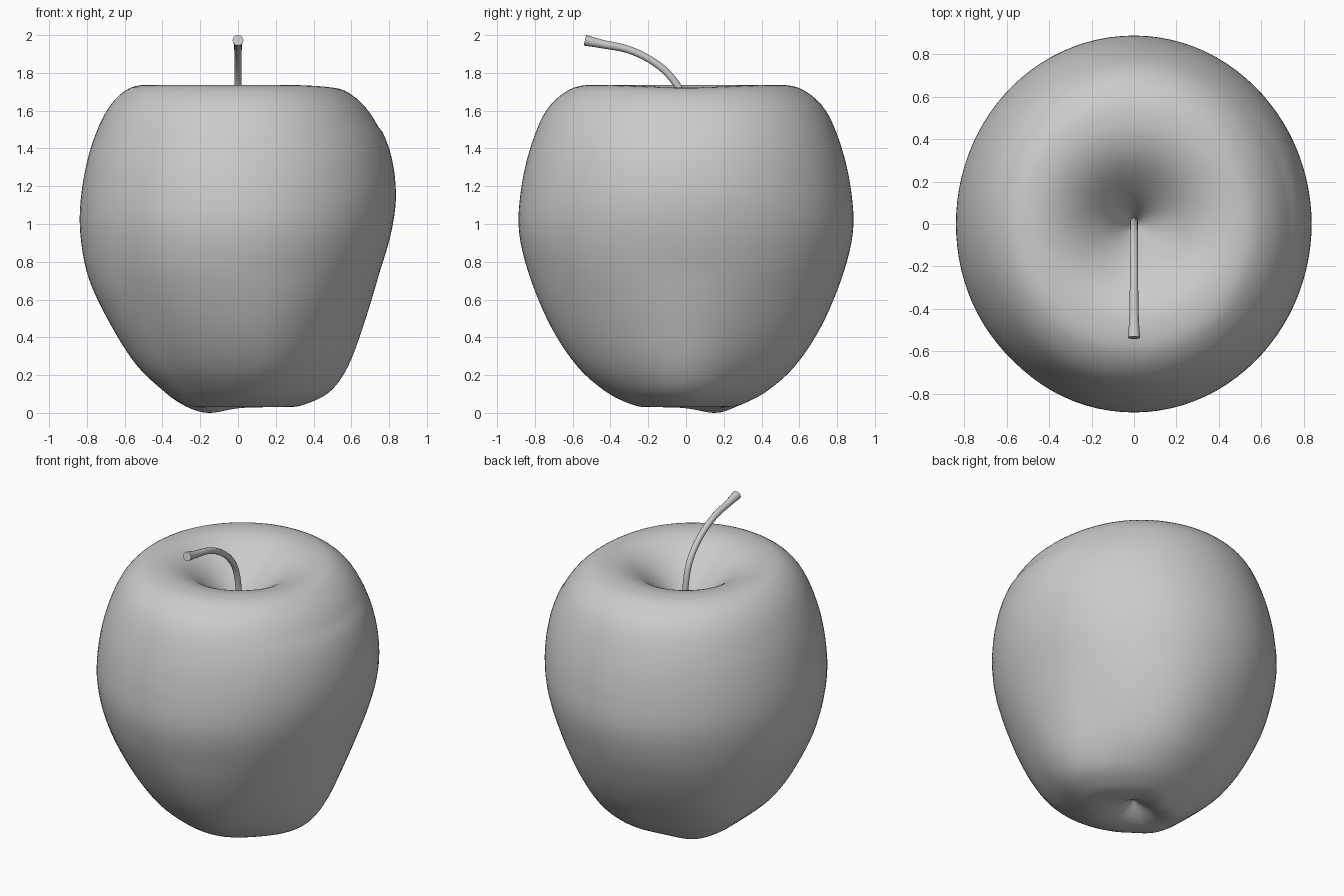
import bpy, math
from mathutils import Vector

if "Cube" in bpy.data.objects:
    bpy.data.objects.remove(bpy.data.objects["Cube"])

# Body profile rows: height, radius to the right, to front/back, to the left
ROWS = [
    (1.30, 0, 0, 0), (1.40, .05, .05, .05), (1.53, .14, .14, .14),
    (1.65, .26, .26, .26), (1.715, .37, .37, .37), (1.737, .48, .49, .48),
    (1.71, .585, .62, .59), (1.60, .70, .74, .695), (1.40, .80, .825, .78),
    (1.17, .836, .875, .828), (.95, .81, .883, .835), (.70, .735, .82, .788),
    (.45, .65, .71, .675), (.25, .57, .575, .548), (.12, .48, .43, .41),
    (.055, .37, .31, .31), (.03, .26, .21, .21), (.05, .12, .11, .11),
    (.11, 0, 0, 0)]
SEG, SUB = 96, 5


def spline(pts, sub):
    """Smooth curve through the given rows."""
    out = []
    for i in range(len(pts) - 1):
        a, b = pts[max(i - 1, 0)], pts[i]
        c, d = pts[i + 1], pts[min(i + 2, len(pts) - 1)]
        for k in range(sub):
            t = k / sub
            out.append(tuple(
                .5 * (2*q + (r - p)*t + (2*p - 5*q + 4*r - s)*t*t
                      + (3*q - p - 3*r + s)*t**3)
                for p, q, r, s in zip(a, b, c, d)))
    return out + [pts[-1]]


def bump(angle, centre, width):
    d = (angle - math.radians(centre) + math.pi) % (2 * math.pi) - math.pi
    return math.exp(-(d / math.radians(width)) ** 2)


def make_mesh(name, verts, faces):
    mesh = bpy.data.meshes.new(name)
    mesh.from_pydata(verts, [], faces)
    mesh.update()
    ob = bpy.data.objects.new(name, mesh)
    bpy.context.collection.objects.link(ob)
    return ob


def skin(rings, n, first, last):
    """Faces joining rings of n points, closed with pole points."""
    faces = []
    for i in range(rings - 1):
        for j in range(n):
            k = (j + 1) % n
            faces.append((i*n + j, (i+1)*n + j, (i+1)*n + k, i*n + k))
    for j in range(n):
        k = (j + 1) % n
        faces.append((first, j, k))
        faces.append((last, (rings-1)*n + k, (rings-1)*n + j))
    return faces


# Apple body: uneven revolved profile with dents and lobes near the base
curve = spline(ROWS, SUB)
verts = []
for z, right, side, left in curve[1:-1]:
    low = max(0, min(1, (0.75 - z) / 0.6))
    for j in range(SEG):
        a = 2 * math.pi * j / SEG
        c, s = math.cos(a), math.sin(a)
        r = (right if c > 0 else left) * c*c + side * s*s
        mid = max(0, min(1, (1.3 - z) / 0.6))
        r *= 1 - (.015 + .04 * low) * mid * bump(a, 229, 16)
        r *= 1 + .03 * low * math.cos(5 * a)
        ring = math.exp(-((r - .22) / .13) ** 2)
        dz = -.03 * bump(a, 135, 35) * ring * low
        if z > 1.5:
            dz -= .015 * bump(a, 0, 35) * max(0, min(1, r / .5))
        verts.append((r * c, r * s, z + dz))
rings = len(curve) - 2
n = len(verts)
verts += [(0, 0, ROWS[0][0]), (0, 0, ROWS[-1][0])]
body = make_mesh("apple_body", verts, skin(rings, SEG, n, n + 1))
body.data.polygons.foreach_set("use_smooth", [True] * len(body.data.polygons))

# Stem: y, z, radius along a bent path leaning to the front
path = spline([(.015, 1.27, .018), (.012, 1.5, .018), (-.02, 1.68, .019),
               (-.09, 1.79, .019), (-.19, 1.87, .019), (-.31, 1.925, .02),
               (-.43, 1.95, .022), (-.50, 1.965, .026), (-.535, 1.973, .029)], 4)
verts, N = [], 12
for i, (y, z, r) in enumerate(path):
    p, q = path[max(i - 1, 0)], path[min(i + 1, len(path) - 1)]
    t = Vector((0, q[0] - p[0], q[1] - p[1])).normalized()
    up = Vector((1, 0, 0)).cross(t)
    for j in range(N):
        a = 2 * math.pi * j / N
        verts.append(Vector((0, y, z)) + Vector((1, 0, 0)) * r * math.cos(a)
                     + up * r * math.sin(a))
n = len(verts)
verts += [Vector((0, path[0][0], path[0][1])), Vector((0, path[-1][0], path[-1][1]))]
stem = make_mesh("stem", verts, skin(len(path), N, n, n + 1))

# Consistent normals and shading
for ob in (body, stem):
    bpy.ops.object.select_all(action='DESELECT')
    ob.select_set(True)
    bpy.context.view_layer.objects.active = ob
    bpy.ops.object.mode_set(mode='EDIT')
    bpy.ops.mesh.select_all(action='SELECT')
    bpy.ops.mesh.normals_make_consistent(inside=False)
    bpy.ops.object.mode_set(mode='OBJECT')
    bpy.ops.object.shade_smooth_by_angle(angle=math.radians(50))
